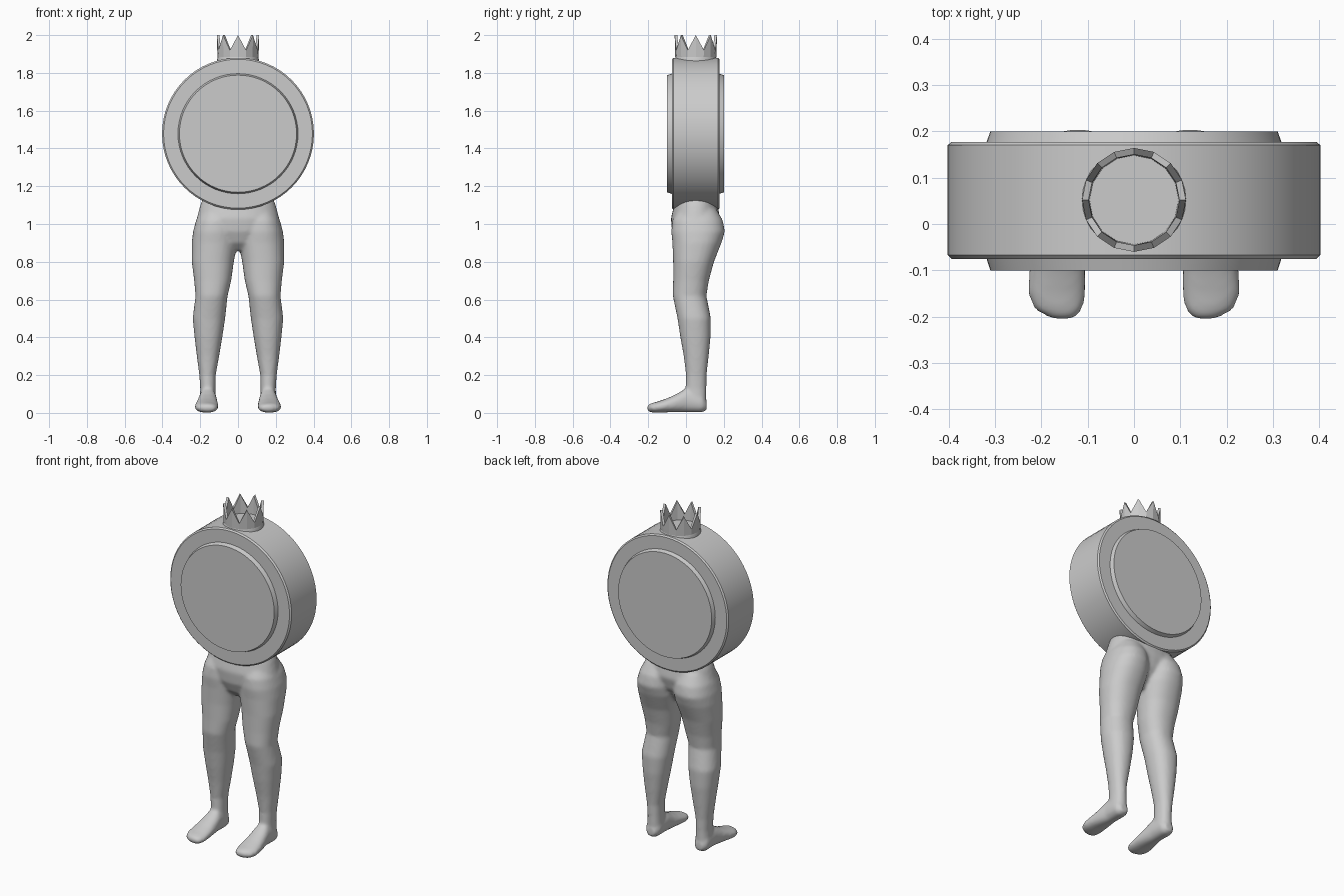
import bpy, bmesh
from math import cos, sin, pi, copysign
from mathutils import Vector

if "Cube" in bpy.data.objects:
    bpy.data.objects.remove(bpy.data.objects["Cube"])

GREY = (0.6, 0.6, 0.6, 1)
grey = bpy.data.materials.new("plain grey")
grey.use_nodes = True
grey.diffuse_color = GREY
grey.node_tree.nodes["Principled BSDF"].inputs["Base Color"].default_value = GREY


def finish(bm, name):
    """Turn a bmesh into a named grey object."""
    bmesh.ops.recalc_face_normals(bm, faces=bm.faces)
    mesh = bpy.data.meshes.new(name)
    bm.to_mesh(mesh)
    bm.free()
    mesh.materials.append(grey)
    obj = bpy.data.objects.new(name, mesh)
    bpy.context.collection.objects.link(obj)
    return obj


def smooth(obj, angle):
    bpy.ops.object.select_all(action='DESELECT')
    obj.select_set(True)
    bpy.context.view_layer.objects.active = obj
    bpy.ops.object.shade_smooth_by_angle(angle=angle)


def bridge(bm, rings, cap=True):
    n = len(rings[0])
    for a, b in zip(rings, rings[1:]):
        for i in range(n):
            j = (i + 1) % n
            bm.faces.new((a[i], a[j], b[j], b[i]))
    if cap:
        bm.faces.new(rings[0])
        bm.faces.new(rings[-1])


def loft(bm, sections, place, sides=32, power=0.9):
    """Skin rounded sections given as (position, u low, u high, v low, v high)."""
    def rounded(t):
        return copysign(abs(t) ** power, t)
    rings = []
    for pos, u0, u1, v0, v1 in sections:
        ring = []
        for i in range(sides):
            a = 2 * pi * i / sides
            u = (u0 + u1) / 2 + (u1 - u0) / 2 * rounded(cos(a))
            v = (v0 + v1) / 2 + (v1 - v0) / 2 * rounded(sin(a))
            ring.append(bm.verts.new(place(pos, u, v)))
        rings.append(ring)
    bridge(bm, rings)


# Round body: profile of (radius, y) turned about the y axis
PROFILE = [(0.31, -0.10), (0.318, -0.075), (0.394, -0.075), (0.402, -0.067),
           (0.402, 0.17), (0.394, 0.177), (0.318, 0.177), (0.31, 0.20)]
SEGMENTS = 64
bm = bmesh.new()
bridge(bm, [[bm.verts.new((r * cos(2 * pi * i / SEGMENTS), y,
                           1.478 + r * sin(2 * pi * i / SEGMENTS)))
             for i in range(SEGMENTS)] for r, y in PROFILE])
smooth(finish(bm, "round_body"), pi / 6)

# Legs and hips: overlapping lofts fused into one skin
LEG = [(1.08, 0.03, 0.19, -0.04, 0.16), (1.02, 0.01, 0.222, -0.072, 0.195),
       (0.96, 0.005, 0.238, -0.078, 0.206), (0.90, 0.003, 0.245, -0.072, 0.188),
       (0.80, 0.022, 0.245, -0.068, 0.148), (0.70, 0.036, 0.232, -0.068, 0.121),
       (0.62, 0.055, 0.225, -0.070, 0.108), (0.50, 0.068, 0.24, -0.045, 0.132),
       (0.40, 0.083, 0.23, -0.03, 0.13), (0.30, 0.10, 0.218, -0.012, 0.12),
       (0.20, 0.118, 0.205, 0.0, 0.109), (0.13, 0.119, 0.20, -0.002, 0.108),
       (0.04, 0.117, 0.203, 0.0, 0.108)]
FOOT = [(0.11, 0.135, 0.185, 0.015, 0.06), (0.085, 0.117, 0.205, 0.002, 0.10),
        (0.0, 0.113, 0.207, 0.003, 0.13), (-0.05, 0.108, 0.217, 0.003, 0.10),
        (-0.10, 0.104, 0.226, 0.003, 0.077), (-0.15, 0.104, 0.23, 0.001, 0.06),
        (-0.185, 0.11, 0.215, 0.002, 0.051), (-0.206, 0.13, 0.175, 0.012, 0.04)]
HIPS = [(1.20, -0.16, 0.16, -0.04, 0.14), (1.10, -0.2, 0.2, -0.063, 0.168),
        (1.03, -0.218, 0.218, -0.08, 0.18), (0.96, -0.2, 0.2, -0.074, 0.16),
        (0.90, -0.12, 0.12, -0.05, 0.12), (0.86, -0.06, 0.06, -0.01, 0.09)]
bm = bmesh.new()
loft(bm, HIPS, lambda z, x, y: (x, y, z))
for side in (-1, 1):
    loft(bm, LEG, lambda z, x, y: (side * x, y, z))
    loft(bm, FOOT, lambda y, x, z: (side * x, y, z))
legs = finish(bm, "legs")
remesh = legs.modifiers.new("fuse", 'REMESH')
remesh.mode = 'VOXEL'
remesh.voxel_size = 0.009
remesh.use_smooth_shade = True
relax = legs.modifiers.new("relax", 'SMOOTH')
relax.factor = 0.5
relax.iterations = 8

# Crown: zigzag wall of eight points
CENTRE = Vector((0, 0.052, 0))
POINTS = 8


def crown_ring(bm, radius, low, high):
    ring = []
    for i in range(2 * POINTS):
        a = pi * i / POINTS
        z = low if i % 2 else high
        ring.append(bm.verts.new(CENTRE + Vector((radius * cos(a), radius * sin(a), z))))
    return ring


bm = bmesh.new()
bridge(bm, [crown_ring(bm, 0.109, 1.885, 1.885), crown_ring(bm, 0.112, 1.92, 2.0),
            crown_ring(bm, 0.098, 1.92, 2.0), crown_ring(bm, 0.096, 1.885, 1.885)])
finish(bm, "crown")

# Collar under the crown, which also closes its floor
bm = bmesh.new()
loft(bm, [(z, -r, r, CENTRE.y - r, CENTRE.y + r)
          for z, r in ((1.82, 0.112), (1.868, 0.112), (1.887, 0.106))],
     lambda z, x, y: (x, y, z), power=1)
smooth(finish(bm, "crown_collar"), pi / 4)
